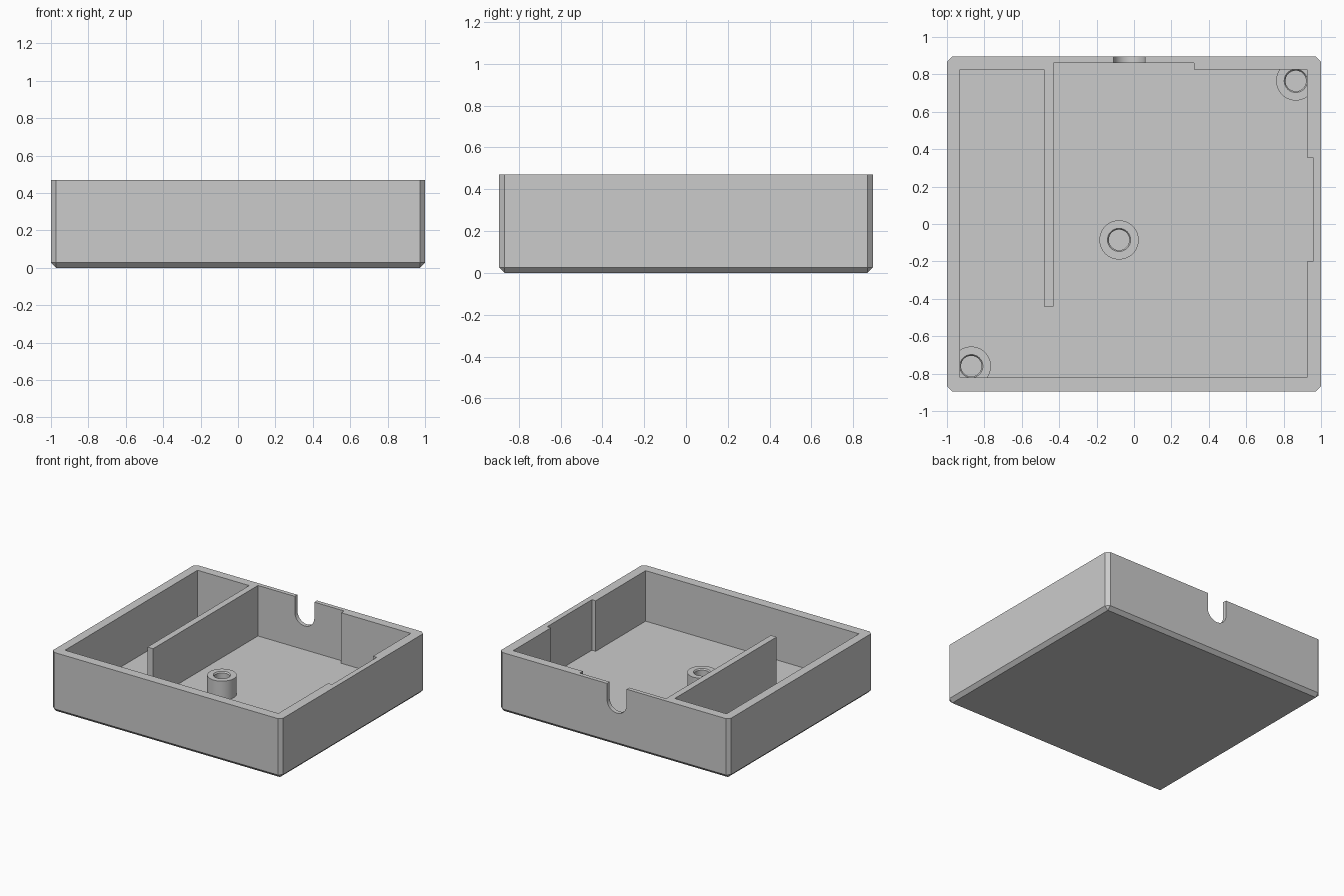
import bpy
import bmesh
import math
from mathutils import Matrix

HALF_X, HALF_Y, HEIGHT = 1.0, 0.895, 0.47
CHAMFER, FLOOR = 0.027, 0.073
POST_TOP = 0.222

if "Cube" in bpy.data.objects:
    bpy.data.objects.remove(bpy.data.objects["Cube"], do_unlink=True)

grey = bpy.data.materials.new("light grey plastic")
grey.use_nodes = True
grey.diffuse_color = (0.6, 0.6, 0.6, 1)
grey.node_tree.nodes["Principled BSDF"].inputs["Base Color"].default_value = (0.6, 0.6, 0.6, 1)


def make_object(name, bm):
    bmesh.ops.recalc_face_normals(bm, faces=bm.faces)
    mesh = bpy.data.meshes.new(name)
    bm.to_mesh(mesh)
    bm.free()
    mesh.materials.append(grey)
    obj = bpy.data.objects.new(name, mesh)
    bpy.context.collection.objects.link(obj)
    return obj


def prism(name, outline, depth, matrix=Matrix()):
    """Extrude a flat outline along its local z, then place it."""
    bm = bmesh.new()
    face = bm.faces.new([bm.verts.new((x, y, 0)) for x, y in outline])
    ext = bmesh.ops.extrude_face_region(bm, geom=[face])
    moved = [v for v in ext["geom"] if isinstance(v, bmesh.types.BMVert)]
    bmesh.ops.translate(bm, verts=moved, vec=(0, 0, depth))
    bm.transform(matrix)
    return make_object(name, bm)


def select_only(obj):
    bpy.ops.object.select_all(action="DESELECT")
    obj.select_set(True)
    bpy.context.view_layer.objects.active = obj


def cut(obj, cutter):
    mod = obj.modifiers.new("cut", "BOOLEAN")
    mod.operation, mod.solver, mod.object = "DIFFERENCE", "EXACT", cutter
    select_only(obj)
    bpy.ops.object.modifier_apply(modifier=mod.name)
    bpy.data.objects.remove(cutter, do_unlink=True)


# Tray block with chamfered upright and bottom edges
bm = bmesh.new()
bmesh.ops.create_cube(bm, size=1)
bmesh.ops.scale(bm, verts=bm.verts, vec=(2 * HALF_X, 2 * HALF_Y, HEIGHT))
bmesh.ops.translate(bm, verts=bm.verts, vec=(0, 0, HEIGHT / 2))
edges = [e for e in bm.edges if min(v.co.z for v in e.verts) < 0.01]
bmesh.ops.bevel(bm, geom=edges, offset=CHAMFER, segments=1, affect="EDGES")
tray = make_object("tray", bm)

# Cavity outline: thinned wall sections and the standing divider
cavity = [
    (-0.93, -0.82), (0.925, -0.82),
    (0.925, -0.2), (0.958, -0.2), (0.958, 0.355), (0.925, 0.355),
    (0.925, 0.825), (0.32, 0.825), (0.32, 0.862), (-0.43, 0.862),
    (-0.43, -0.44), (-0.48, -0.44), (-0.48, 0.825), (-0.93, 0.825),
]
cut(tray, prism("cavity_cutter", cavity, 1, Matrix.Translation((0, 0, FLOOR))))

# Round-bottomed cable notches in the back and side walls
RADIUS, NOTCH_BOTTOM = 0.085, 0.26
arc = [math.pi + math.pi * i / 24 for i in range(25)]
notch = [(RADIUS * math.cos(a), NOTCH_BOTTOM + RADIUS + RADIUS * math.sin(a)) for a in arc]
notch += [(RADIUS, 0.6), (-RADIUS, 0.6)]
upright = Matrix.Rotation(math.pi / 2, 4, "X")
back = Matrix.Translation((-0.025, 1.0, 0)) @ upright
side = Matrix.Translation((0.9, 0.026, 0)) @ Matrix.Rotation(math.pi / 2, 4, "Z") @ upright
cut(tray, prism("back_notch_cutter", notch, 0.2, back))
cut(tray, prism("side_notch_cutter", notch, 0.2, side))
select_only(tray)
bpy.ops.object.shade_smooth_by_angle(angle=math.radians(30))

# Hollow screw posts; the corner ones merge into the walls
profile = [(0.105, FLOOR - 0.01), (0.105, POST_TOP), (0.062, POST_TOP),
           (0.055, POST_TOP - 0.01), (0.055, FLOOR - 0.01)]


def screw_post(name, x, y):
    bm = bmesh.new()
    verts = [bm.verts.new((r, 0, z)) for r, z in profile]
    line = [bm.edges.new(pair) for pair in zip(verts, verts[1:] + verts[:1])]
    bmesh.ops.spin(bm, geom=verts + line, cent=(0, 0, 0), axis=(0, 0, 1),
                   angle=math.tau, steps=48, use_merge=True)
    bmesh.ops.remove_doubles(bm, verts=bm.verts, dist=0.0001)
    post = make_object(name, bm)
    post.location = (x, y, 0)
    select_only(post)
    bpy.ops.object.shade_smooth_by_angle(angle=math.radians(30))


screw_post("middle_post", -0.08, -0.085)
screw_post("back_corner_post", 0.865, 0.765)
screw_post("front_corner_post", -0.87, -0.76)
